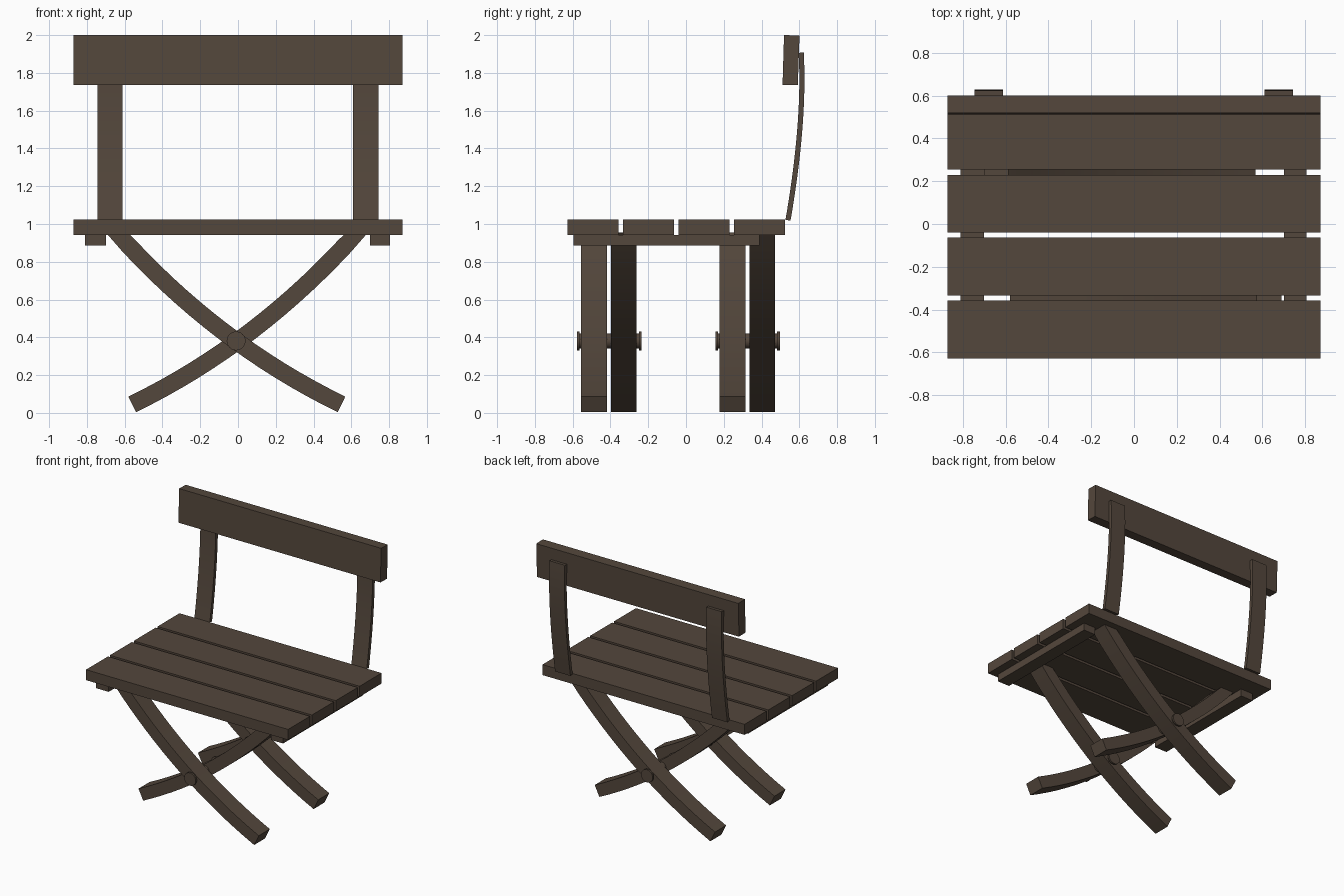
import bpy, bmesh, math
from mathutils import Vector

if "Cube" in bpy.data.objects:
    bpy.data.objects.remove(bpy.data.objects["Cube"])

wood = bpy.data.materials.new("dark brown wood")
wood.diffuse_color = (0.088, 0.063, 0.045, 1)
wood.use_nodes = True
wood.node_tree.nodes["Principled BSDF"].inputs["Base Color"].default_value = wood.diffuse_color


def finish(name, bm, smooth=False):
    bmesh.ops.recalc_face_normals(bm, faces=bm.faces)
    me = bpy.data.meshes.new(name)
    bm.to_mesh(me)
    bm.free()
    me.materials.append(wood)
    ob = bpy.data.objects.new(name, me)
    bpy.context.collection.objects.link(ob)
    if smooth:
        bpy.ops.object.select_all(action='DESELECT')
        ob.select_set(True)
        bpy.context.view_layer.objects.active = ob
        bpy.ops.object.shade_smooth_by_angle(angle=math.radians(30))
    return ob


def strip(name, sections, place, smooth=False):
    """Solid from pairs of 2D edge points; place(a, b, side) gives 3D."""
    bm = bmesh.new()
    rings = []
    for p, q in sections:
        rings.append([bm.verts.new(place(*p, 0)), bm.verts.new(place(*q, 0)),
                      bm.verts.new(place(*q, 1)), bm.verts.new(place(*p, 1))])
    for r, s in zip(rings, rings[1:]):
        for i in range(4):
            j = (i + 1) % 4
            bm.faces.new((r[i], r[j], s[j], s[i]))
    bm.faces.new(rings[0])
    bm.faces.new(rings[-1])
    return finish(name, bm, smooth)


def box(name, x, y, z):
    return strip(name, [((x[0], z[0]), (x[1], z[0])), ((x[0], z[1]), (x[1], z[1]))],
                 lambda a, b, s: (a, y[s], b))


def curve_sections(p0, p1, p2, half, n=16):
    """Offset edges along a quadratic curve."""
    p0, p1, p2 = Vector(p0), Vector(p1), Vector(p2)
    out = []
    for i in range(n + 1):
        t = i / n
        c = p0 * (1 - t) ** 2 + p1 * 2 * t * (1 - t) + p2 * t * t
        d = ((p1 - p0) * (1 - t) + (p2 - p1) * t).normalized()
        off = Vector((-d.y, d.x)) * half
        out.append((c - off, c + off))
    return out


# seat slats
for i in range(4):
    y0 = -0.628 + i * 0.294
    box(f"seat_slat_{i + 1}", (-0.872, 0.872), (y0, y0 + 0.27), (0.943, 1.025))

# rails under the seat
for side, x in (("left", (-0.81, -0.70)), ("right", (0.70, 0.806))):
    box(f"seat_rail_{side}", x, (-0.595, 0.39), (0.885, 0.943))

# crossed curved legs, top end cut level
leg = curve_sections((-0.642, 0.955), (-0.12, 0.37), (0.548, 0.045), 0.046)
leg[0] = (Vector((-0.70, 0.955)), Vector((-0.585, 0.955)))
CX = -0.006
for pos, y in (("front", -0.555), ("back", 0.178)):
    for kind, flip, ya in (("outer", 1, y), ("inner", -1, y + 0.157)):
        strip(f"{pos}_leg_{kind}", leg,
              lambda a, b, s: (a if flip > 0 else 2 * CX - a, ya + s * 0.136, b), True)

    # pivot peg with a wider head at each end
    prof = [(0, 0.05), (0.014, 0.05), (0.014, 0.04), (0.328, 0.04),
            (0.328, 0.05), (0.342, 0.05)]
    bm = bmesh.new()
    N = 24
    rings = [[bm.verts.new((-0.01 + r * math.cos(k * math.tau / N), y - 0.023 + d,
                            0.381 + r * math.sin(k * math.tau / N)))
              for k in range(N)] for d, r in prof]
    for r, s in zip(rings, rings[1:]):
        for k in range(N):
            m = (k + 1) % N
            bm.faces.new((r[k], r[m], s[m], s[k]))
    bm.faces.new(rings[0])
    bm.faces.new(rings[-1])
    finish(f"{pos}_pivot_peg", bm, True)

# bent back posts
post = curve_sections((0.54, 1.02), (0.63, 1.54), (0.61, 1.907), 0.0135)
for side, x0 in (("left", -0.745), ("right", 0.61)):
    strip(f"back_post_{side}", post, lambda a, b, s: (x0 + s * 0.133, a, b), True)

# slightly tilted backrest board
strip("backrest", [((0.511, 1.737), (0.592, 1.735)), ((0.519, 2.0), (0.601, 1.998))],
      lambda a, b, s: (-0.872 + s * 1.744, a, b))
